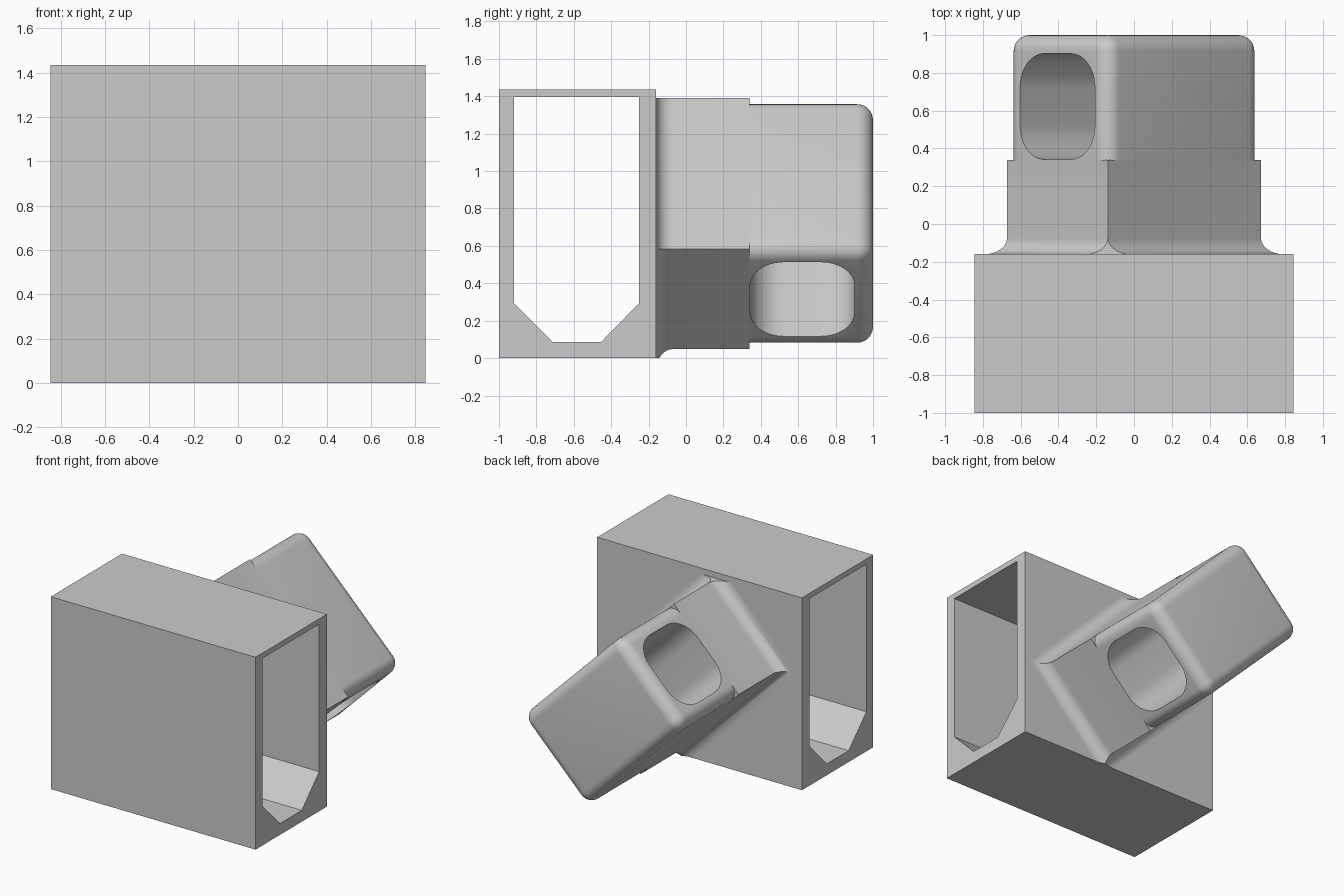
import bpy
import bmesh
from math import sin, cos, pi, radians
from mathutils import Matrix, Vector

if "Cube" in bpy.data.objects:
    bpy.data.objects.remove(bpy.data.objects["Cube"], do_unlink=True)

grey = bpy.data.materials.new("plain grey")
grey.use_nodes = True
COLOUR = (0.6, 0.6, 0.6, 1)
grey.diffuse_color = COLOUR
grey.node_tree.nodes["Principled BSDF"].inputs["Base Color"].default_value = COLOUR

# The rear arm is tilted 45 degrees about the y axis
TILT = Matrix.Translation((0, 0, 0.72)) @ Matrix.Rotation(radians(45), 4, 'Y')
LONG, SHORT, R = 0.573, 0.378, 0.085
BACK_WALL, STEP = -0.16, 0.34


def make_object(name, bm, smooth=False):
    bmesh.ops.recalc_face_normals(bm, faces=bm.faces[:])
    mesh = bpy.data.meshes.new(name)
    bm.to_mesh(mesh)
    bm.free()
    mesh.materials.append(grey)
    ob = bpy.data.objects.new(name, mesh)
    bpy.context.collection.objects.link(ob)
    if smooth:
        shade(ob)
    return ob


def shade(ob):
    bpy.ops.object.select_all(action='DESELECT')
    ob.select_set(True)
    bpy.context.view_layer.objects.active = ob
    bpy.ops.object.shade_smooth_by_angle(angle=radians(30))


def loft(rings):
    """Skin a list of equal rings and cap both ends."""
    bm = bmesh.new()
    loops = [[bm.verts.new(p) for p in ring] for ring in rings]
    for a, b in zip(loops, loops[1:]):
        for i in range(len(a)):
            j = (i + 1) % len(a)
            bm.faces.new((a[i], a[j], b[j], b[i]))
    bm.faces.new(loops[0])
    bm.faces.new(loops[-1])
    return bm


def block(lo, hi):
    bm = bmesh.new()
    bmesh.ops.create_cube(bm, size=1)
    lo, hi = Vector(lo), Vector(hi)
    for v in bm.verts:
        v.co = (lo + hi) / 2 + v.co * (hi - lo)
    return bm


def cut(ob, cutter):
    """Subtract the cutter, apply, and remove it."""
    cutter.hide_render = True
    mod = ob.modifiers.new("cut", 'BOOLEAN')
    mod.operation, mod.solver, mod.object = 'DIFFERENCE', 'EXACT', cutter
    bpy.context.view_layer.objects.active = ob
    bpy.ops.object.modifier_apply(modifier=mod.name)
    bpy.data.objects.remove(cutter, do_unlink=True)


# Box housing with a chamfered tunnel through it
housing = make_object("housing", block((-0.845, -1, 0), (0.845, BACK_WALL, 1.435)))
tunnel = [(-0.92, 1.395), (-0.25, 1.395), (-0.25, 0.295),
          (-0.455, 0.085), (-0.71, 0.085), (-0.92, 0.295)]
cut(housing, make_object("tunnel_cutter", loft(
    [[(x, y, z) for y, z in tunnel] for x in (-1, 1)])))

# Arm base: sharp rectangle flaring into the housing, trimmed top and bottom
stations = []
for i in range(9):
    t = i / 8 * pi / 2
    stations.append((BACK_WALL + R * (1 - cos(t)), R * (1 - sin(t))))
stations.append((STEP, 0))
corners = [(-1, -1), (1, -1), (1, 1), (-1, 1)]
bm = loft([[TILT @ Vector((sx * (LONG + d), y, sz * (SHORT + d))) for sx, sz in corners]
           for y, d in stations])
for height, direction in ((1.392, 1), (0, -1)):
    res = bmesh.ops.bisect_plane(bm, geom=bm.verts[:] + bm.edges[:] + bm.faces[:],
                                 plane_co=(0, 0, height), plane_no=(0, 0, direction),
                                 clear_outer=True)
    bmesh.ops.holes_fill(bm, edges=[e for e in bm.edges if e.is_boundary])
make_object("arm_base", bm, smooth=True)

# Arm end: same rectangle with rounded edges, square where it meets the base
bm = block((-LONG, STEP, -SHORT), (LONG, 1, SHORT))
edges = [e for e in bm.edges if max(v.co.y for v in e.verts) > STEP + 0.01]
bmesh.ops.bevel(bm, geom=edges, offset=R, segments=8, profile=0.5, affect='EDGES')
bm.transform(TILT)
arm_end = make_object("arm_end", bm)

# Rounded square slot running the length of the arm end
HALF, ROUND, MID_Y = 0.28, 0.18, 0.622
slot = []
for k, (sy, sz) in enumerate([(1, 1), (-1, 1), (-1, -1), (1, -1)]):
    for i in range(11):
        a = (k + i / 10) * pi / 2
        slot.append((MID_Y + sy * (HALF - ROUND) + ROUND * cos(a),
                     sz * (HALF - ROUND) + ROUND * sin(a)))
cut(arm_end, make_object("slot_cutter", loft(
    [[TILT @ Vector((x, y, z)) for y, z in slot] for x in (-1, 1)])))
shade(arm_end)
